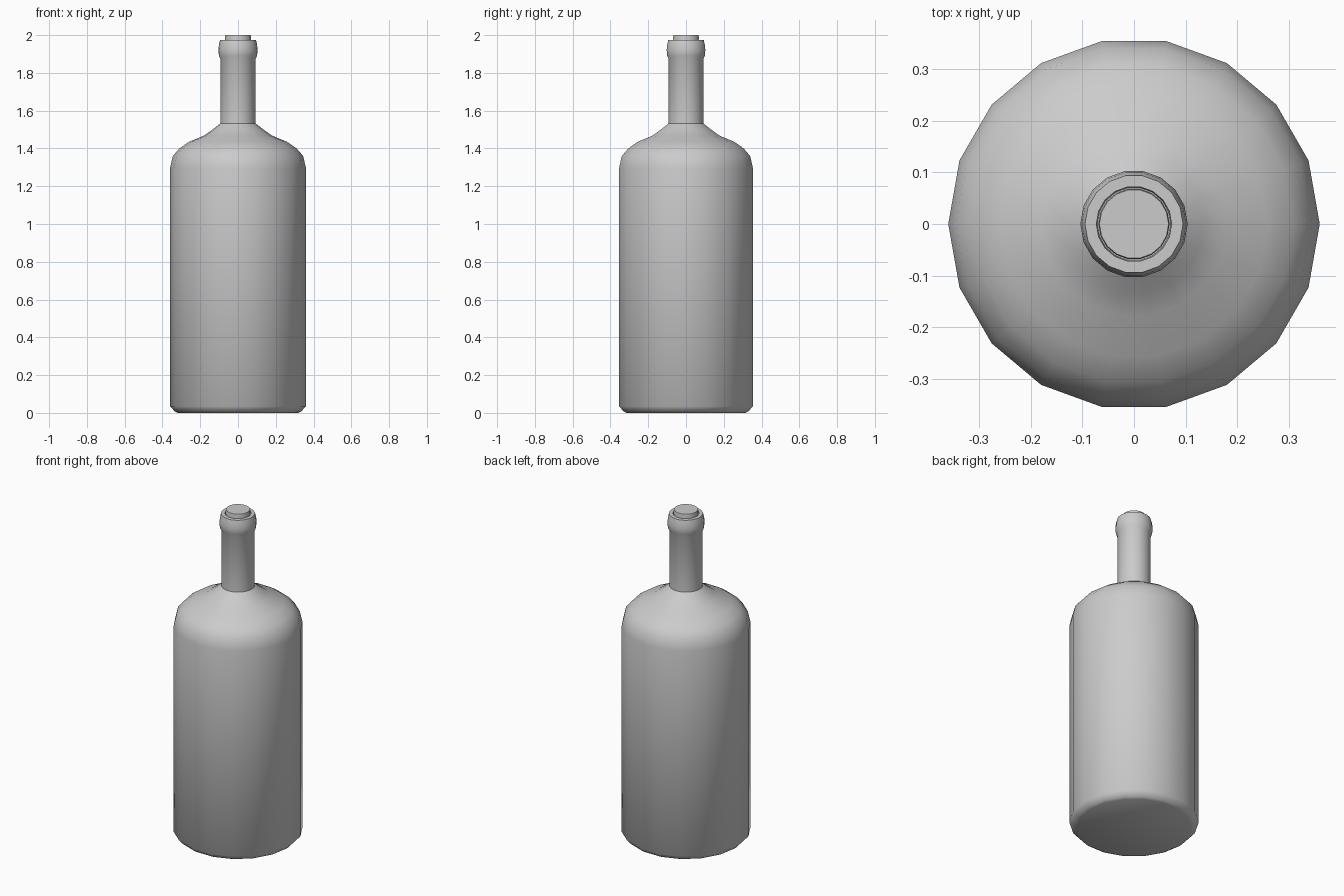
import bpy, bmesh, math

cube = bpy.data.objects.get("Cube")
if cube:
    bpy.data.objects.remove(cube, do_unlink=True)

SIDES = 18

grey = bpy.data.materials.new("plain grey")
grey.use_nodes = True
colour = (0.6, 0.6, 0.6, 1)
grey.diffuse_color = colour
grey.node_tree.nodes["Principled BSDF"].inputs["Base Color"].default_value = colour


def lathe(name, profile, angle):
    """Turn a (radius, height) profile about z; open ends are capped."""
    bm = bmesh.new()
    rings = []
    for r, z in profile:
        rings.append([bm.verts.new((r * math.cos(math.tau * i / SIDES),
                                    r * math.sin(math.tau * i / SIDES), z))
                      for i in range(SIDES)])
    for low, high in zip(rings, rings[1:]):
        for i in range(SIDES):
            j = (i + 1) % SIDES
            bm.faces.new((low[i], low[j], high[j], high[i]))
    bm.faces.new(rings[0][::-1])
    bm.faces.new(rings[-1])
    mesh = bpy.data.meshes.new(name)
    bm.to_mesh(mesh)
    bm.free()
    mesh.materials.append(grey)
    obj = bpy.data.objects.new(name, mesh)
    bpy.context.collection.objects.link(obj)
    bpy.ops.object.select_all(action='DESELECT')
    obj.select_set(True)
    bpy.context.view_layer.objects.active = obj
    bpy.ops.object.shade_smooth_by_angle(angle=math.radians(angle))
    return obj


# Bottle: base, body, shoulder, neck, rounded lip and mouth
lathe("bottle", [
    (0.32, 0), (0.335, 0.008), (0.36, 0.035),
    (0.36, 1.295), (0.345, 1.36), (0.31, 1.4), (0.26, 1.435),
    (0.18, 1.468), (0.135, 1.5), (0.093, 1.533),
    (0.093, 1.875), (0.101, 1.89), (0.104, 1.92), (0.101, 1.95),
    (0.095, 1.975), (0.073, 1.975), (0.071, 1.94)], 50)

# Stopper standing slightly out of the mouth
lathe("stopper", [(0.067, 1.93), (0.069, 1.99), (0.067, 2.0)], 40)
